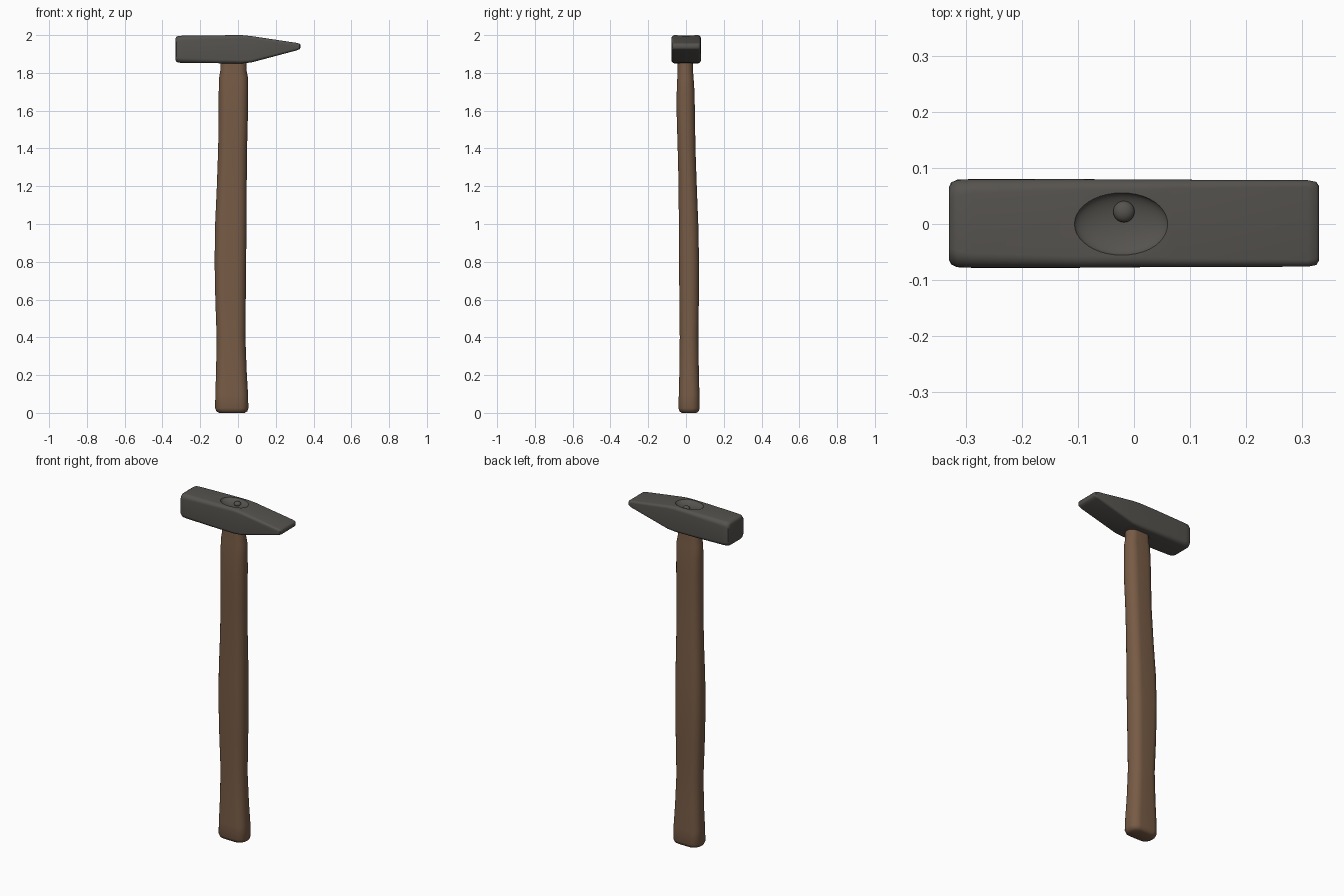
import bpy, bmesh, math
from mathutils import Vector

if "Cube" in bpy.data.objects:
    bpy.data.objects.remove(bpy.data.objects["Cube"])


def material(name, rgb):
    m = bpy.data.materials.new(name)
    m.diffuse_color = (*rgb, 1)
    m.use_nodes = True
    m.node_tree.nodes["Principled BSDF"].inputs["Base Color"].default_value = m.diffuse_color
    return m


steel = material("dark steel", (0.092, 0.086, 0.077))
wood = material("brown wood", (0.185, 0.105, 0.06))


def rounded_rect(a, b, r, n=7):
    """Outline of a rounded rectangle with half sizes a, b."""
    r = min(r, a * 0.98, b * 0.98)
    pts = []
    for q, (sx, sy) in enumerate([(1, 1), (-1, 1), (-1, -1), (1, -1)]):
        for i in range(n):
            t = math.pi / 2 * (q + i / (n - 1))
            pts.append((sx * (a - r) + r * math.cos(t), sy * (b - r) + r * math.sin(t)))
    return pts


def smooth(ob, angle):
    bpy.ops.object.select_all(action='DESELECT')
    ob.select_set(True)
    bpy.context.view_layer.objects.active = ob
    bpy.ops.object.shade_smooth_by_angle(angle=math.radians(angle))


def loft(name, rings, mat):
    bm = bmesh.new()
    loops = [[bm.verts.new(p) for p in ring] for ring in rings]
    n = len(loops[0])
    for lo, hi in zip(loops, loops[1:]):
        for i in range(n):
            j = (i + 1) % n
            bm.faces.new((lo[i], lo[j], hi[j], hi[i]))
    bm.faces.new(loops[0][::-1])
    bm.faces.new(loops[-1])
    bmesh.ops.recalc_face_normals(bm, faces=bm.faces)
    me = bpy.data.meshes.new(name)
    bm.to_mesh(me)
    bm.free()
    me.materials.append(mat)
    ob = bpy.data.objects.new(name, me)
    bpy.context.collection.objects.link(ob)
    return ob


def ellipsoid(name, loc, scale, mat):
    bpy.ops.mesh.primitive_uv_sphere_add(segments=40, ring_count=20, radius=1, location=loc)
    ob = bpy.context.object
    ob.name = name
    ob.scale = scale
    ob.data.materials.append(mat)
    return ob


# Handle: z, left, right, front, back, corner radius
handle_sections = [
    (0.000, -0.100, 0.035, -0.022, 0.055, 0.036),
    (0.008, -0.114, 0.049, -0.034, 0.067, 0.042),
    (0.025, -0.121, 0.055, -0.040, 0.072, 0.045),
    (0.10, -0.120, 0.053, -0.038, 0.071, 0.045),
    (0.22, -0.116, 0.046, -0.035, 0.068, 0.045),
    (0.40, -0.113, 0.039, -0.033, 0.065, 0.045),
    (0.60, -0.120, 0.041, -0.035, 0.068, 0.045),
    (0.80, -0.124, 0.043, -0.037, 0.069, 0.045),
    (1.00, -0.121, 0.045, -0.038, 0.065, 0.045),
    (1.20, -0.112, 0.046, -0.039, 0.057, 0.045),
    (1.40, -0.105, 0.048, -0.044, 0.050, 0.045),
    (1.60, -0.102, 0.053, -0.050, 0.047, 0.045),
    (1.70, -0.102, 0.054, -0.049, 0.045, 0.045),
    (1.775, -0.100, 0.053, -0.046, 0.040, 0.042),
    (1.81, -0.094, 0.046, -0.044, 0.037, 0.040),
    (1.90, -0.090, 0.045, -0.044, 0.037, 0.040),
]
rings = []
for z, x0, x1, y0, y1, r in handle_sections:
    cx, cy = (x0 + x1) / 2, (y0 + y1) / 2
    rings.append([(cx + u, cy + v, z) for u, v in rounded_rect((x1 - x0) / 2, (y1 - y0) / 2, r)])
smooth(loft("handle", rings, wood), 50)

# Head: x, centre z, half depth, half height, corner radius
head_sections = [
    (-0.330, 1.925, 0.064, 0.058, 0.026),
    (-0.326, 1.925, 0.073, 0.066, 0.028),
    (-0.315, 1.925, 0.078, 0.071, 0.028),
    (-0.290, 1.925, 0.079, 0.072, 0.026),
    (-0.10, 1.925, 0.079, 0.074, 0.020),
    (0.02, 1.925, 0.078, 0.075, 0.018),
    (0.07, 1.925, 0.078, 0.070, 0.016),
    (0.31, 1.939, 0.077, 0.020, 0.012),
    (0.325, 1.940, 0.074, 0.015, 0.012),
    (0.330, 1.940, 0.066, 0.009, 0.008),
]
rings = [[(x, u + 0.001, zc + v) for u, v in rounded_rect(a, b, r)]
         for x, zc, a, b, r in head_sections]
head = loft("hammer_head", rings, steel)

# Shallow oval dent in the top of the head
cutter = ellipsoid("dent_cutter", (-0.022, 0.0, 2.002), (0.085, 0.056, 0.024), steel)
cutter.hide_render = True
mod = head.modifiers.new("dent", 'BOOLEAN')
mod.operation = 'DIFFERENCE'
mod.solver = 'EXACT'
mod.object = cutter
bpy.context.view_layer.objects.active = head
bpy.ops.object.modifier_apply(modifier=mod.name)
bpy.data.objects.remove(cutter)
smooth(head, 40)

# Small wedge knob inside the dent
smooth(ellipsoid("wedge_knob", (-0.018, 0.022, 1.984), (0.019, 0.019, 0.014), steel), 60)
